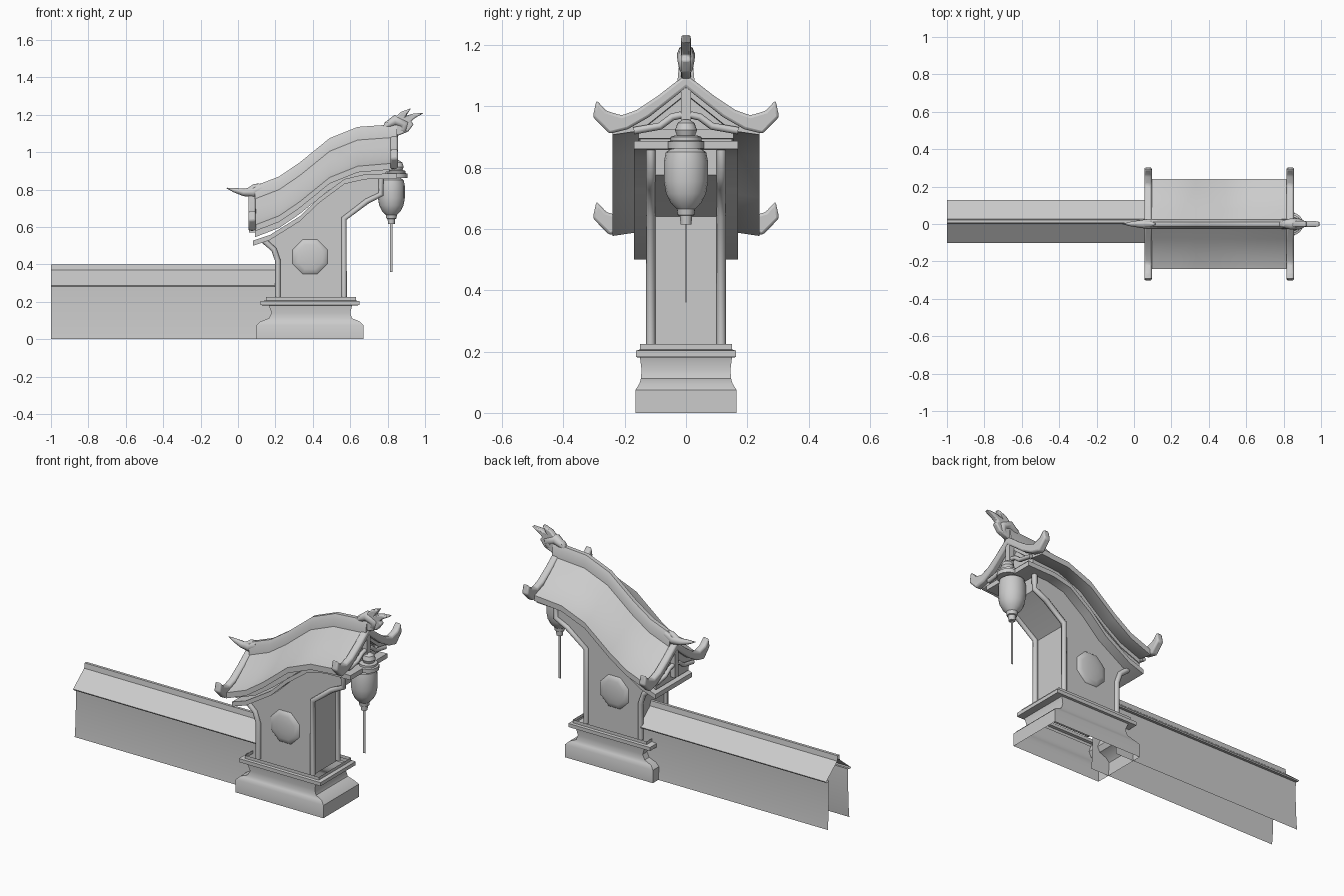
import bpy, bmesh, math
from mathutils import Matrix

if "Cube" in bpy.data.objects:
    bpy.data.objects.remove(bpy.data.objects["Cube"])

stone = bpy.data.materials.new("pale grey stone")
stone.use_nodes = True
GREY = (0.6, 0.6, 0.6, 1)
stone.diffuse_color = GREY
stone.node_tree.nodes["Principled BSDF"].inputs["Base Color"].default_value = GREY


def finish(name, bm, bevel=0, angle=35):
    bmesh.ops.recalc_face_normals(bm, faces=bm.faces)
    me = bpy.data.meshes.new(name)
    bm.to_mesh(me)
    bm.free()
    ob = bpy.data.objects.new(name, me)
    bpy.context.collection.objects.link(ob)
    me.materials.append(stone)
    if bevel:
        mod = ob.modifiers.new("soft edges", "BEVEL")
        mod.width, mod.segments = bevel, 2
    bpy.ops.object.select_all(action="DESELECT")
    ob.select_set(True)
    bpy.context.view_layer.objects.active = ob
    bpy.ops.object.shade_smooth_by_angle(angle=math.radians(angle))
    return ob


def loft(name, rings, closed=True, caps=True, bevel=0, angle=35):
    """Skin a list of equal-length rings of points."""
    bm = bmesh.new()
    rows = [[bm.verts.new(p) for p in ring] for ring in rings]
    n = len(rows[0])
    for a, b in zip(rows, rows[1:]):
        for i in range(n if closed else n - 1):
            j = (i + 1) % n
            bm.faces.new((a[i], a[j], b[j], b[i]))
    if caps:
        bm.faces.new(rows[0])
        bm.faces.new(rows[-1])
    return finish(name, bm, bevel, angle)


def sweep(name, section, path, **kw):
    """Carry a (y, z) section along (x, height offset) steps."""
    return loft(name, [[(x, y, z + dz) for y, z in section] for x, dz in path], **kw)


def slab(name, outline, half, taper=1.0, **kw):
    """Thicken an (x, z) outline along y; taper below 1 thins it towards the rim."""
    return loft(name, [[(x, s, z) for x, z in outline] for s in (-half * taper, half * taper)], **kw)


def pipe(name, pts, radii, sides=8):
    cu = bpy.data.curves.new(name, "CURVE")
    cu.dimensions, cu.bevel_depth, cu.bevel_resolution = "3D", 1, sides // 4
    cu.use_fill_caps = True
    sp = cu.splines.new("POLY")
    sp.points.add(len(pts) - 1)
    for p, co, r in zip(sp.points, pts, radii):
        p.co, p.radius = (*co, 1), r
    ob = bpy.data.objects.new(name, cu)
    bpy.context.collection.objects.link(ob)
    cu.materials.append(stone)
    return ob


def turned(name, profile, x, sides=16):
    return loft(name, [[(x + r * math.cos(2 * math.pi * k / sides),
                         r * math.sin(2 * math.pi * k / sides), z)
                        for k in range(sides)] for r, z in profile])


def mirrored(half):
    """Complete a half outline that runs from the top centre to the bottom centre."""
    return half + [(-y, z) for y, z in reversed(half) if y > 0]


# Boundary wall: open shell with a pitched cap and a thin ridge fin
WALL_Y = 0.014
half = [(0.008, 0.4), (0.012, 0.37), (0.115, 0.287), (0.112, 0.28), (0.09, 0.285),
        (0.088, 0.2), (0.095, 0.05), (0.1, 0)]
shell = [(WALL_Y - y, z) for y, z in reversed(half)] + [(WALL_Y + y, z) for y, z in half]
sweep("boundary_wall", shell, [(-1, 0), (0.215, 0)], closed=False, caps=False)

# Moulded plinth, open underneath
steps = [(0.1, 0.67, 0.165, 0), (0.1, 0.67, 0.165, 0.075), (0.12, 0.65, 0.152, 0.095),
         (0.165, 0.61, 0.147, 0.112), (0.18, 0.6, 0.145, 0.14), (0.165, 0.61, 0.15, 0.18),
         (0.12, 0.65, 0.163, 0.182), (0.12, 0.65, 0.163, 0.203), (0.15, 0.63, 0.15, 0.207),
         (0.15, 0.63, 0.15, 0.225)]
plinth = loft("plinth", [[(a, -h, z), (b, -h, z), (b, h, z), (a, h, z)] for a, b, h, z in steps],
              caps=False)

# Pillar body leaning forward under the roof
body = [(0.215, 0.2), (0.56, 0.2), (0.56, 0.64), (0.69, 0.735), (0.76, 0.775), (0.76, 0.87),
        (0.58, 0.845), (0.435, 0.74), (0.33, 0.64), (0.15, 0.535), (0.195, 0.48), (0.215, 0.42)]
slab("pillar_body", body, 0.113)

# Trim, panels on both sides
for side, s in (("right", -1), ("left", 1)):
    y = s * 0.115
    front = [(0.567, 0.21), (0.567, 0.645), (0.69, 0.738), (0.765, 0.775), (0.765, 0.86)]
    pipe(f"front_trim_{side}", [(x, y, z) for x, z in front], [0.015] * len(front))
    rear = [(0.213, 0.21), (0.213, 0.42), (0.192, 0.48), (0.14, 0.525)]
    pipe(f"rear_trim_{side}", [(x, y, z) for x, z in rear], [0.015] * len(rear))
    bm = bmesh.new()
    bmesh.ops.create_uvsphere(bm, u_segments=8, v_segments=8, radius=0.1)
    bm.transform(Matrix.Translation((0.385, s * 0.113, 0.44)) @ Matrix.Diagonal((1, 0.18, 1, 1))
                 @ Matrix.Rotation(math.pi / 2, 4, "X") @ Matrix.Rotation(math.pi / 8, 4, "Z"))
    finish(f"round_panel_{side}", bm)

# Swept cornice and frieze below the roof
LOW = [(0.08, -0.36), (0.17, -0.33), (0.33, -0.23), (0.435, -0.13), (0.57, -0.03),
       (0.68, -0.005), (0.85, 0)]
sweep("cornice", mirrored([(0.17, 0.887), (0.17, 0.86)]), LOW)
SLOPE = [(0.09, -0.33), (0.22, -0.28), (0.33, -0.205), (0.49, -0.075), (0.64, -0.015), (0.82, 0)]
frieze = [(0, 1.05), (0.15, 0.935), (0.15, 0.875), (0, 0.875)]
sweep("frieze", mirrored(frieze), SLOPE[:-1] + [(0.79, 0)])
sweep("frieze_band", mirrored([(0.155, 0.925), (0.155, 0.895)]), SLOPE[:-1] + [(0.81, 0)])

# Curved roof and ridge beam
roof = [(0, 1.1), (0.08, 1.03), (0.16, 0.968), (0.24, 0.94), (0.24, 0.907), (0.15, 0.92), (0, 1.04)]
sweep("roof", mirrored(roof), SLOPE)
ridge = [(0.012, 1.15), (0.024, 1.125), (0.028, 1.08)]
sweep("ridge_beam", mirrored(ridge), SLOPE[:-1] + [(0.85, 0)])

# Upturned gable boards at both ends
board = [(0, 1.105), (0.09, 1.035), (0.16, 0.988), (0.21, 0.97), (0.26, 0.985), (0.292, 1.02),
         (0.304, 0.965), (0.25, 0.91), (0.19, 0.925), (0.12, 0.965), (0, 1.06)]
for end, x, dz in (("front", 0.815, 0), ("rear", 0.055, -0.33)):
    sweep(f"{end}_gable_board", mirrored(board), [(x, dz), (x + 0.04, dz)], bevel=0.009)
    post = mirrored([(0.016, 1.08), (0.016, 0.9)])
    sweep(f"{end}_king_post", post, [(x + 0.005, dz), (x + 0.035, dz)])
    brace = [(0.17, 0.92), (0.085, 0.935), (0.045, 0.965), (0, 0.975)]
    brace += [(-y, z) for y, z in reversed(brace[:-1])]
    pipe(f"{end}_gable_brace", [(x + 0.02, y, z + dz) for y, z in brace], [0.012] * len(brace))

# Flame finial at the front of the ridge
flame = [(0.77, 1.13), (0.8, 1.095), (0.86, 1.09), (0.91, 1.11), (0.94, 1.15), (0.925, 1.165),
         (0.95, 1.185), (0.995, 1.21), (0.94, 1.207), (0.9, 1.195), (0.925, 1.235),
         (0.87, 1.215), (0.84, 1.185), (0.79, 1.165)]
slab("flame_finial", flame, 0.016, bevel=0.007)
pipe("finial_curl", [(0.79, 0, 1.14), (0.84, 0, 1.17), (0.89, 0, 1.15), (0.885, 0, 1.12), (0.85, 0, 1.115)],
     [0.018, 0.03, 0.028, 0.022, 0.01])

# Tail finial at the rear of the ridge
tail = [(-0.06, 0, 0.808), (-0.02, 0, 0.797), (0.03, 0, 0.785), (0.08, 0, 0.785), (0.13, 0, 0.81)]
pipe("tail_finial", tail, [0.002, 0.012, 0.02, 0.028, 0.024])
pipe("tail_curl", [(0.06, 0, 0.79), (0.09, 0, 0.815), (0.115, 0, 0.83)], [0.02, 0.016, 0.004])

# Hanging lantern with cap, knob and flat tassel
turned("lantern", [(0.045, 0.865), (0.066, 0.85), (0.072, 0.82), (0.072, 0.755), (0.065, 0.715),
                   (0.05, 0.685), (0.03, 0.665), (0.027, 0.645), (0.02, 0.643), (0.018, 0.615)], 0.82)
turned("lantern_cap", [(0.035, 0.905), (0.05, 0.9), (0.05, 0.888), (0.06, 0.885), (0.06, 0.862)], 0.845)
turned("lantern_knob", [(0.01, 0.957), (0.028, 0.945), (0.036, 0.922), (0.028, 0.9), (0.02, 0.895)], 0.85)
slab("lantern_tassel", [(0.813, 0.36), (0.827, 0.36), (0.827, 0.63), (0.813, 0.63)], 0.001)
